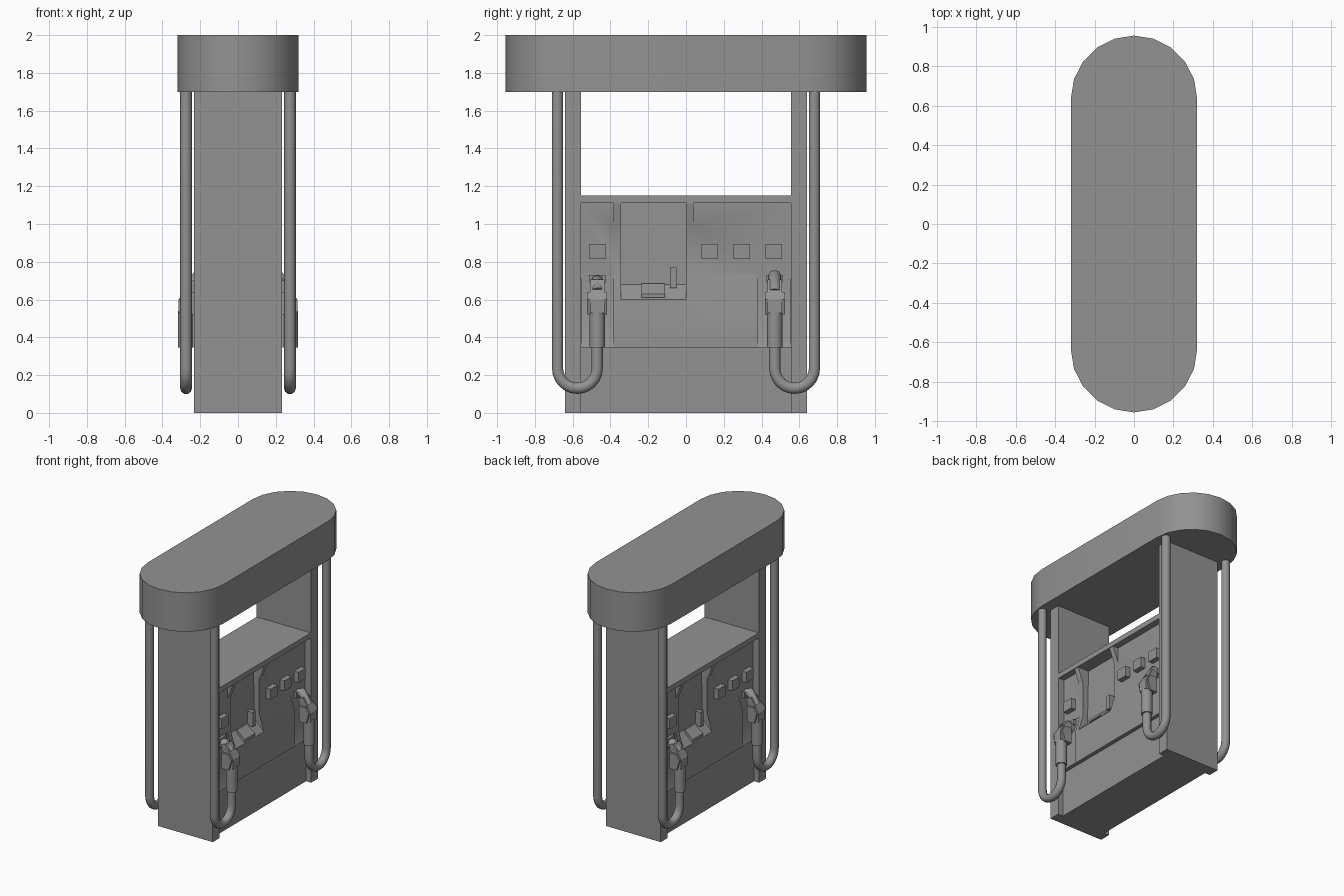
import bpy, bmesh, math
from mathutils import Matrix

if "Cube" in bpy.data.objects:
    bpy.data.objects.remove(bpy.data.objects["Cube"])

SPIN = Matrix.Rotation(math.pi, 4, 'Z')
GREY = bpy.data.materials.new("dark_grey")
GREY.diffuse_color = (0.29, 0.29, 0.29, 1)
GREY.use_nodes = True
GREY.node_tree.nodes["Principled BSDF"].inputs["Base Color"].default_value = GREY.diffuse_color


def prism(name, pts, axis, a, b):
    """Extrude a 2D outline: axis 'Y' takes (x, z) points, axis 'Z' takes (x, y)."""
    put = (lambda p, t: (p[0], t, p[1])) if axis == 'Y' else (lambda p, t: (p[0], p[1], t))
    bm = bmesh.new()
    lo = [bm.verts.new(put(p, a)) for p in pts]
    hi = [bm.verts.new(put(p, b)) for p in pts]
    bm.faces.new(lo)
    bm.faces.new(hi)
    for i in range(len(pts)):
        j = (i + 1) % len(pts)
        bm.faces.new((lo[i], lo[j], hi[j], hi[i]))
    bmesh.ops.recalc_face_normals(bm, faces=bm.faces)
    me = bpy.data.meshes.new(name)
    bm.to_mesh(me)
    bm.free()
    me.materials.append(GREY)
    ob = bpy.data.objects.new(name, me)
    bpy.context.collection.objects.link(ob)
    return ob


def box(name, x0, x1, y0, y1, z0, z1):
    return prism(name, [(x0, y0), (x1, y0), (x1, y1), (x0, y1)], 'Z', z0, z1)


def smooth(ob):
    bpy.ops.object.select_all(action='DESELECT')
    ob.select_set(True)
    bpy.context.view_layer.objects.active = ob
    bpy.ops.object.shade_smooth_by_angle(angle=math.radians(40))


def tube(name, pts, r, res=3):
    cu = bpy.data.curves.new(name, 'CURVE')
    cu.dimensions = '3D'
    cu.bevel_depth, cu.bevel_resolution, cu.use_fill_caps = r, res, True
    cu.materials.append(GREY)
    sp = cu.splines.new('POLY')
    sp.points.add(len(pts) - 1)
    for p, co in zip(sp.points, pts):
        p.co = (*co, 1)
    sp.use_smooth = True
    ob = bpy.data.objects.new(name, cu)
    bpy.context.collection.objects.link(ob)
    return ob


def spun(ob):
    """Second copy for the opposite side of the pump."""
    c = ob.copy()
    bpy.context.collection.objects.link(c)
    c.matrix_world = SPIN @ c.matrix_world
    return c


# canopy: stadium with 10 segments per end
ends = [(0.32 * math.cos(math.pi * i / 10), 0.635 + 0.32 * math.sin(math.pi * i / 10))
        for i in range(11)]
smooth(prism("canopy", ends + [(-x, -y) for x, y in ends], 'Z', 1.7, 2.0))

# end columns
for s, n in ((1, "back"), (-1, "front")):
    box(n + "_column", -0.233, 0.233, *sorted((s * 0.555, s * 0.64)), 0, 1.7)

# cabinet body between the columns: plinth, lower panel, slope, upper panel, lip
half = [(0.19, 0), (0.19, 0.345), (0.22, 0.345), (0.22, 0.6), (0.18, 0.73),
        (0.18, 1.11), (0.23, 1.11), (0.23, 1.15)]
body = prism("cabinet", half + [(-x, z) for x, z in reversed(half)], 'Y', -0.555, 0.555)

# wedges beside the display, display recess and nozzle bays
tools = []
for y in (-0.385, 0.0):
    wedge = prism("wedge", [(0.17, 1.12), (0.225, 1.12), (0.225, 1.105), (0.17, 0.965)], 'Y', y, y + 0.04)
    tools.append(('UNION', wedge))
recess = [(0.13, 1.11), (0.3, 1.11), (0.3, 0.6), (0.22, 0.6), (0.14, 0.68)]
tools.append(('DIFFERENCE', prism("display_recess", recess, 'Y', -0.345, 0.0)))
bay = [(0.178, 0.736), (0.3, 0.736), (0.3, 0.345), (0.22, 0.345), (0.178, 0.46)]
for y0, y1 in ((-0.5545, -0.385), (0.38, 0.5545)):
    tools.append(('DIFFERENCE', prism("nozzle_bay", bay, 'Y', y0, y1)))
for op, t in list(tools):
    tools.append((op, spun(t)))
for op, t in tools:
    t.hide_render = True
    m = body.modifiers.new(t.name, 'BOOLEAN')
    m.operation, m.object, m.solver = op, t, 'EXACT'
bpy.context.view_layer.update()
mesh = bpy.data.meshes.new_from_object(body.evaluated_get(bpy.context.evaluated_depsgraph_get()))
body.modifiers.clear()
body.data = mesh
for _, t in tools:
    bpy.data.objects.remove(t)
smooth(body)

parts = []
# grade buttons
for y in (-0.47, 0.125, 0.295, 0.465):
    parts.append(box("grade_button", 0.175, 0.22, y - 0.043, y + 0.043, 0.815, 0.895))
# card reader and sloped keypad
parts.append(box("card_reader", 0.13, 0.185, -0.085, -0.05, 0.66, 0.77))
parts.append(prism("keypad", [(0.14, 0.67), (0.155, 0.685), (0.222, 0.63), (0.222, 0.612), (0.2, 0.612)],
                   'Y', -0.235, -0.11))

# hoses and nozzles
for s in (-1, 1):
    bend = [(0.275, s * (0.575 + 0.105 * math.cos(a)), 0.235 - 0.105 * math.sin(a))
            for a in [math.pi * i / 12 for i in range(13)]]
    parts.append(tube("hose", [(0.275, s * 0.68, 1.7)] + bend + [(0.275, s * 0.47, 0.36)], 0.031))
    y = s * 0.47
    ring = [(0.277 + 0.041 * math.cos(math.tau * i / 12), y + 0.041 * math.sin(math.tau * i / 12))
            for i in range(12)]
    parts.append(prism("nozzle_grip", ring, 'Z', 0.345, 0.54))
    smooth(parts[-1])
    guard = [(0.225, 0.52), (0.285, 0.52), (0.31, 0.6), (0.285, 0.64), (0.225, 0.64)]
    parts.append(prism("nozzle_guard", guard, 'Y', y - 0.053, y + 0.053))
    head = [(0.245, 0.53), (0.314, 0.53), (0.314, 0.6), (0.25, 0.705), (0.21, 0.69)]
    parts.append(prism("nozzle_head", head, 'Y', y - 0.038, y + 0.038))
    top = 0.725 if s > 0 else 0.695
    parts.append(tube("spout", [(0.265, y, 0.64), (0.215, y, top), (0.15, y, top - 0.03)], 0.034, 2))
    parts.append(box("nozzle_hook", 0.14, 0.2, y - 0.043, y + 0.043, 0.69, 0.73))

for p in parts:
    spun(p)
